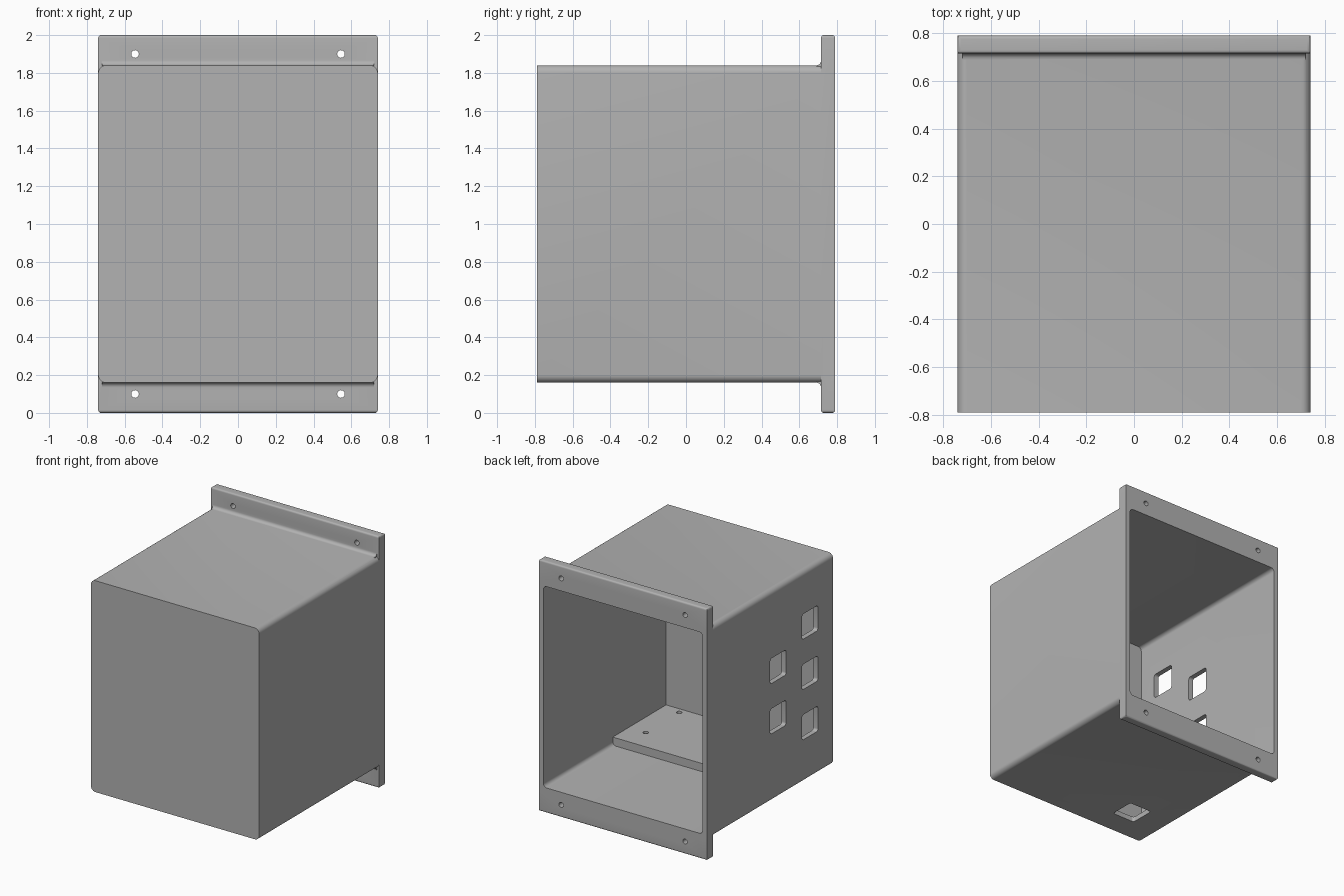
import bpy, bmesh, math
from mathutils import Matrix, Vector

default = bpy.data.objects.get("Cube")
if default:
    bpy.data.objects.remove(default, do_unlink=True)

grey = bpy.data.materials.new("housing_grey")
grey.use_nodes = True
colour = (0.448, 0.448, 0.448, 1)
grey.diffuse_color = colour
for node in grey.node_tree.nodes:
    if node.type == 'BSDF_PRINCIPLED':
        node.inputs["Base Color"].default_value = colour


def finish(name, bm):
    bmesh.ops.recalc_face_normals(bm, faces=bm.faces)
    mesh = bpy.data.meshes.new(name)
    bm.to_mesh(mesh)
    bm.free()
    mesh.materials.append(grey)
    obj = bpy.data.objects.new(name, mesh)
    bpy.context.collection.objects.link(obj)
    return obj


def along(axis):
    """Edge rule: parallel to the given axis."""
    def rule(e):
        d = e.verts[0].co - e.verts[1].co
        return abs(d[axis]) > 0.9 * d.length
    return rule


def box(name, lo, hi, rule=None, radius=0.0):
    lo, hi = Vector(lo), Vector(hi)
    bm = bmesh.new()
    bmesh.ops.create_cube(bm, size=1)
    for v in bm.verts:
        v.co = Vector([(lo[i] + hi[i]) / 2 + v.co[i] * (hi[i] - lo[i]) for i in range(3)])
    if rule:
        bmesh.ops.bevel(bm, geom=[e for e in bm.edges if rule(e)], offset=radius,
                        segments=6, profile=0.5, affect='EDGES')
    return finish(name, bm)


def cylinder(name, centre, radius, depth, axis):
    bm = bmesh.new()
    turn = Matrix.Rotation(math.pi / 2, 4, 'X') if axis == 1 else Matrix()
    bmesh.ops.create_cone(bm, cap_ends=True, segments=24, radius1=radius, radius2=radius,
                          depth=depth, matrix=Matrix.Translation(centre) @ turn)
    return finish(name, bm)


def combine(target, tool, operation):
    mod = target.modifiers.new(tool.name, 'BOOLEAN')
    mod.operation, mod.solver, mod.object = operation, 'EXACT', tool
    bpy.context.view_layer.objects.active = target
    bpy.ops.object.modifier_apply(modifier=mod.name)
    bpy.data.objects.remove(tool, do_unlink=True)


def smooth(obj):
    bpy.ops.object.select_all(action='DESELECT')
    obj.select_set(True)
    bpy.context.view_layer.objects.active = obj
    bpy.ops.object.shade_smooth_by_angle(angle=math.radians(35))


W, D, WALL = 0.74, 0.79, 0.04
BOTTOM, TOP, FLANGE_Y = 0.16, 1.84, 0.715

# Housing shell with rounded long edges
housing = box("housing", (-W, -D, BOTTOM), (W, D, TOP), along(1), 0.04)

# Mounting flange plate with rounded top and bottom ends
def flange_end(e):
    a, b = (v.co.z for v in e.verts)
    return abs(a - b) < 0.01
combine(housing, box("flange", (-W, FLANGE_Y, 0), (W, D, 2), flange_end, 0.015), 'UNION')

# Cove fillets where the flange meets the housing
R = 0.025
for sign in (1, -1):
    profile = [(FLANGE_Y + 0.02, -0.02), (FLANGE_Y - R, -0.02)]
    for i in range(7):
        a = math.pi / 2 * i / 6
        profile.append((FLANGE_Y - R + R * math.sin(a), R - R * math.cos(a)))
    profile.append((FLANGE_Y + 0.02, R))
    bm = bmesh.new()
    face = bm.faces.new([bm.verts.new((-0.72, y, 1 + sign * (TOP - 1 + h))) for y, h in profile])
    grown = bmesh.ops.extrude_face_region(bm, geom=[face])["geom"]
    bmesh.ops.translate(bm, vec=(1.44, 0, 0),
                        verts=[g for g in grown if isinstance(g, bmesh.types.BMVert)])
    combine(housing, finish("cove", bm), 'UNION')

# Open back cavity
combine(housing, box("cavity_cutter", (WALL - W, WALL - D, BOTTOM + WALL),
                     (W - WALL, 1, TOP - WALL), along(1), 0.03), 'DIFFERENCE')

# Square ports: three and two on one side, one in the floor
H = 0.1
ports = [(-0.5, 1.4), (-0.5, 1.0), (-0.5, 0.6), (-0.1, 1.2), (-0.1, 0.8)]
for y, z in ports:
    combine(housing, box("port_cutter", (-0.85, y - H, z - H), (-0.6, y + H, z + H),
                         along(0), 0.02), 'DIFFERENCE')
combine(housing, box("floor_port_cutter", (-0.4 - H, -0.5 - H, 0.05), (-0.4 + H, -0.5 + H, 0.35),
                     along(2), 0.02), 'DIFFERENCE')

# Flange screw holes
for x in (-0.545, 0.545):
    for z in (0.1, 1.9):
        combine(housing, cylinder("screw_cutter", (x, 0.75, z), 0.02, 0.3, 1), 'DIFFERENCE')
smooth(housing)

# Raised mounting pad on the inside floor
pad = box("mounting_pad", (-0.25, -0.76, 0.19), (0.71, -0.08, 0.265))
for x in (-0.1, 0.55):
    for y in (-0.70, -0.28):
        combine(pad, cylinder("pad_hole_cutter", (x, y, 0.26), 0.02, 0.1, 2), 'DIFFERENCE')
smooth(pad)
